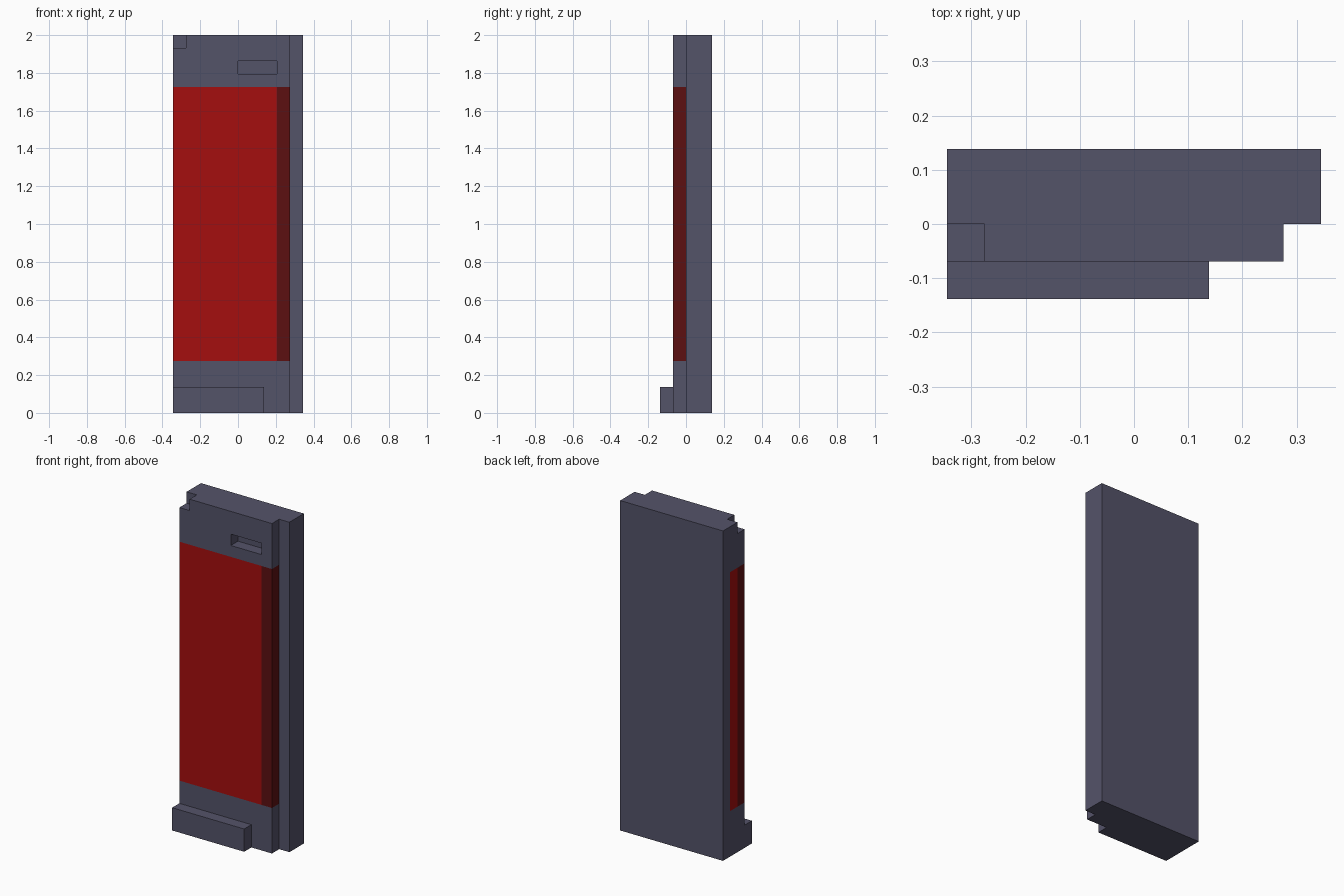
import bpy, bmesh
from mathutils import Vector

if "Cube" in bpy.data.objects:
    bpy.data.objects.remove(bpy.data.objects["Cube"])

U = 2 / 29  # grid unit: the model is 29 units tall


def material(name, srgb):
    lin = [((c / 255 + 0.055) / 1.055) ** 2.4 if c > 10 else c / 255 / 12.92 for c in srgb]
    m = bpy.data.materials.new(name)
    m.diffuse_color = (*lin, 1)
    m.use_nodes = True
    m.node_tree.nodes["Principled BSDF"].inputs["Base Color"].default_value = m.diffuse_color
    return m


grey = material("slate_grey", (84, 83, 105))
red = material("red", (165, 14, 14))
dark_red = material("dark_red", (92, 16, 17))


def prism(name, profile, z0, z1, mats):
    """Extrude an xy profile (grid units) from z0 to z1."""
    bm = bmesh.new()
    base = bm.faces.new([bm.verts.new((x * U, y * U, z0 * U)) for x, y in profile])
    top = bmesh.ops.extrude_face_region(bm, geom=[base])["geom"]
    bmesh.ops.translate(bm, vec=(0, 0, (z1 - z0) * U),
                        verts=[v for v in top if isinstance(v, bmesh.types.BMVert)])
    bmesh.ops.recalc_face_normals(bm, faces=bm.faces)
    me = bpy.data.meshes.new(name)
    bm.to_mesh(me)
    bm.free()
    for m in mats:
        me.materials.append(m)
    ob = bpy.data.objects.new(name, me)
    bpy.context.collection.objects.link(ob)
    return ob


def box(name, x0, x1, y0, y1, z0, z1):
    return prism(name, [(x0, y0), (x1, y0), (x1, y1), (x0, y1)], z0, z1, [grey])


# Body: back slab with a narrower front layer
body = prism("body", [(-5, -1), (4, -1), (4, 0), (5, 0), (5, 2), (-5, 2)],
             0, 29, [grey, red, dark_red])

# Corner notch and handle slot
cutters = [box("notch_cutter", -6, -4, -2, 0, 28, 30),
           box("slot_cutter", 0, 3, -2, 0, 26, 27)]
bpy.context.view_layer.objects.active = body
for c in cutters:
    c.hide_render = True
    mod = body.modifiers.new("cut", "BOOLEAN")
    mod.operation = "DIFFERENCE"
    mod.solver = "EXACT"
    mod.object = c
    bpy.ops.object.modifier_apply(modifier=mod.name)
for c in cutters:
    bpy.data.objects.remove(c)

# Red panel: split the faces on its borders, then colour by position and direction
bm = bmesh.new()
bm.from_mesh(body.data)
for co, no in [((0, 0, 4), (0, 0, 1)), ((0, 0, 25), (0, 0, 1)), ((3, 0, 0), (1, 0, 0)),
               ((0, 0, 0), (0, 1, 0)), ((0, 1, 0), (0, 1, 0))]:
    bmesh.ops.bisect_plane(bm, geom=bm.verts[:] + bm.edges[:] + bm.faces[:], dist=1e-5,
                           plane_co=Vector(co) * U, plane_no=no)
bm.normal_update()
for f in bm.faces:
    f.material_index = 0
    c = f.calc_center_median() / U
    if not 4 < c.z < 25:
        continue
    if f.normal.y < -0.5 and c.y < -0.5:      # front
        f.material_index = 1 if c.x < 3 else 2
    elif abs(f.normal.x) > 0.5 and c.y < 0:   # front layer sides
        f.material_index = 2
    elif f.normal.x < -0.5 and c.y < 1:       # left side strip
        f.material_index = 1
bm.to_mesh(body.data)
bm.free()

# Foot ledge at the bottom front
box("foot_ledge", -5, 2, -2, -1, 0, 2)
